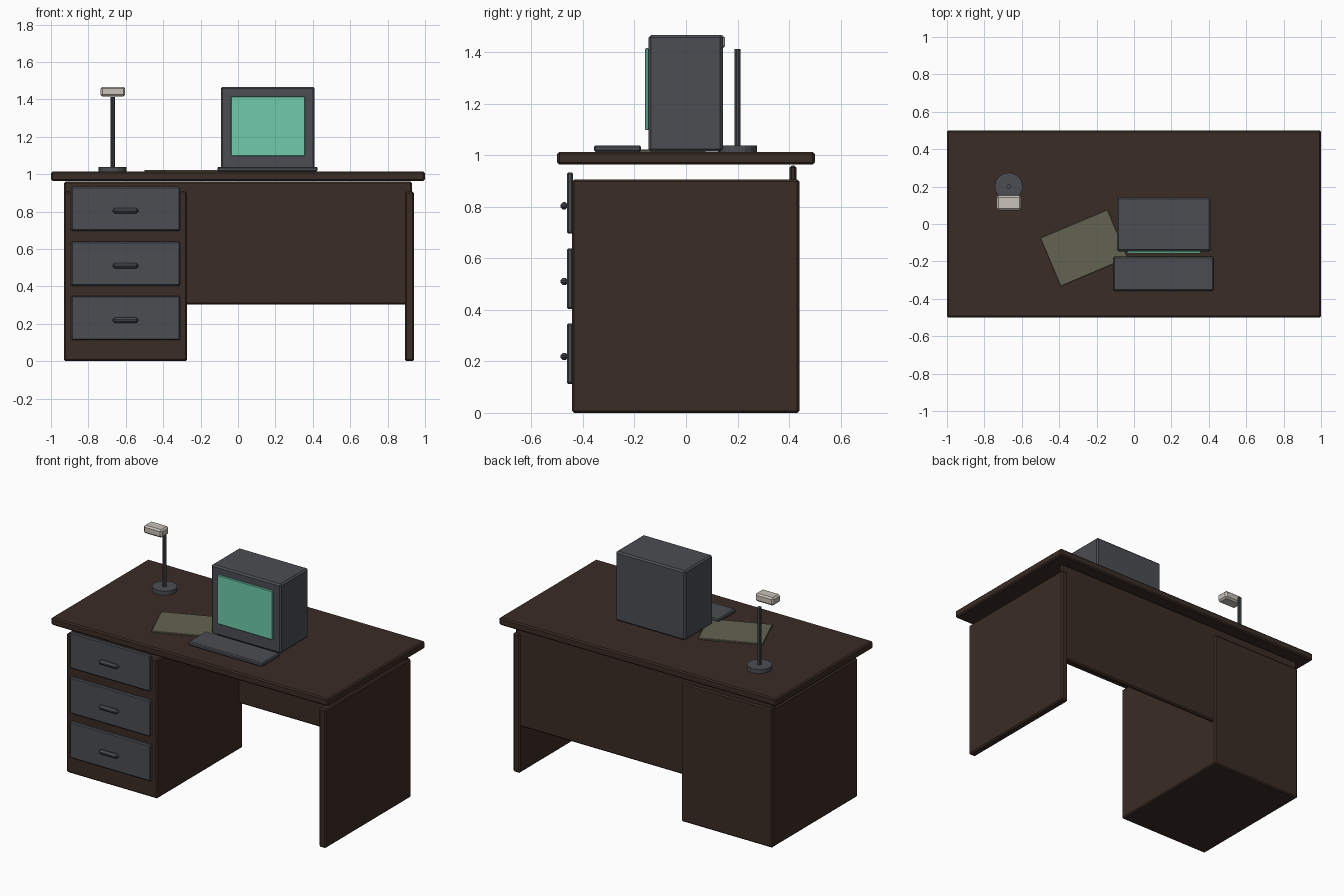
import bpy, math

if "Cube" in bpy.data.objects:
    bpy.data.objects.remove(bpy.data.objects["Cube"])


def material(name, rgb):
    m = bpy.data.materials.new(name)
    m.diffuse_color = (*rgb, 1)
    m.use_nodes = True
    m.node_tree.nodes["Principled BSDF"].inputs["Base Color"].default_value = m.diffuse_color
    return m


WOOD = material("dark wood", (0.042, 0.025, 0.018))
METAL = material("grey metal", (0.069, 0.075, 0.085))
SCREEN = material("green screen", (0.156, 0.60, 0.41))
PAPER = material("old paper", (0.125, 0.125, 0.085))
SHADE = material("lamp cream", (0.58, 0.54, 0.48))


def finish(ob, name, mat, bevel):
    ob.name = name
    ob.data.materials.append(mat)
    if bevel:
        mod = ob.modifiers.new("edge", "BEVEL")
        mod.width = bevel
        mod.segments = 1
        mod.limit_method = 'ANGLE'
        mod.angle_limit = math.radians(50)
    return ob


def box(name, x, y, z, mat, bevel=0.008, rot=0):
    """Box from (min, max) ranges, optionally turned about z."""
    size = [b - a for a, b in (x, y, z)]
    mid = [(a + b) / 2 for a, b in (x, y, z)]
    bpy.ops.mesh.primitive_cube_add(size=1, location=mid, rotation=(0, 0, rot))
    ob = bpy.context.object
    for v in ob.data.vertices:
        v.co = [c * s for c, s in zip(v.co, size)]
    return finish(ob, name, mat, bevel)


def cylinder(name, x, y, z, r, sides, mat, bevel=0):
    bpy.ops.mesh.primitive_cylinder_add(vertices=sides, radius=r, depth=z[1] - z[0],
                                        location=(x, y, (z[0] + z[1]) / 2))
    return finish(bpy.context.object, name, mat, bevel)


# desk body
box("desktop", (-1, 1), (-0.5, 0.5), (0.964, 1.013), WOOD)
box("drawer_pedestal", (-0.93, -0.273), (-0.442, 0.44), (0, 0.906), WOOD)
box("right_panel", (0.893, 0.941), (-0.442, 0.44), (0, 0.906), WOOD)
box("back_panel", (-0.93, 0.93), (0.402, 0.43), (0.302, 0.96), WOOD)

# drawers and handles
for i, z in enumerate((0.815, 0.521, 0.23)):
    box(f"drawer_front_{i + 1}", (-0.892, -0.31), (-0.463, -0.438),
        (z - 0.118, z + 0.118), METAL, 0.006)
    zh = z - 0.011
    box(f"drawer_handle_{i + 1}", (-0.67, -0.533), (-0.488, -0.458),
        (zh - 0.014, zh + 0.014), METAL, 0.01)

# computer
box("monitor", (-0.092, 0.41), (-0.146, 0.143), (1.015, 1.467), METAL, 0.01)
box("screen", (-0.038, 0.358), (-0.159, -0.144), (1.098, 1.416), SCREEN, 0.003)
box("keyboard", (-0.11, 0.425), (-0.357, -0.175), (1.014, 1.039), METAL, 0.006)

# sheet of paper
box("paper_sheet", (-0.462, -0.072), (-0.268, 0.012), (1.012, 1.023), PAPER, 0.002,
    rot=0.4)

# desk lamp
cylinder("lamp_base", -0.67, 0.2, (1.013, 1.039), 0.075, 16, METAL)
cylinder("lamp_pole", -0.67, 0.2, (1.03, 1.413), 0.0125, 10, METAL)
box("lamp_head", (-0.735, -0.603), (0.072, 0.152), (1.415, 1.467), SHADE, 0.01)
